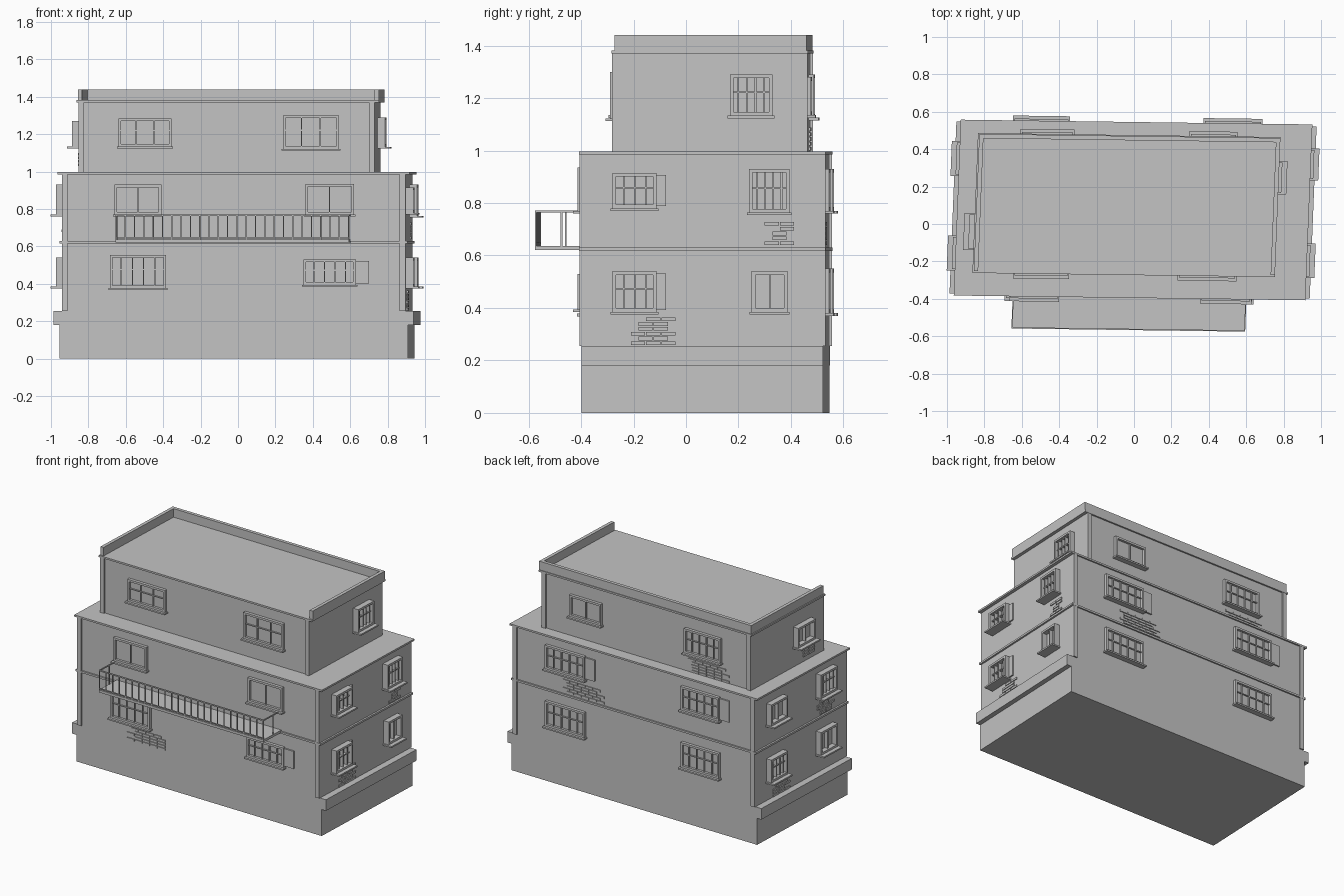
import bpy
import bmesh
import random

random.seed(4)
if "Cube" in bpy.data.objects:
    bpy.data.objects.remove(bpy.data.objects["Cube"])

grey = bpy.data.materials.new("plain_grey")
grey.use_nodes = True
grey.diffuse_color = (0.55, 0.55, 0.55, 1)
grey.node_tree.nodes["Principled BSDF"].inputs["Base Color"].default_value = grey.diffuse_color

# The plan is a slightly sheared rectangle
CX, CY, SHEAR_X, SHEAR_Y = -0.005, 0.075, 0.04, -0.0135


def plan(u, v, z):
    return (CX + u + SHEAR_X * v, CY + v + SHEAR_Y * u, z)


def block(bm, a, b, place=plan):
    """Box between two corners, moved into the model by a placing function."""
    cube = bmesh.ops.create_cube(bm, size=1)
    for vert in cube["verts"]:
        vert.co = place(*[(p + q) / 2 + c * (q - p) for p, q, c in zip(a, b, vert.co)])


def finish(bm, name):
    bmesh.ops.recalc_face_normals(bm, faces=bm.faces)
    mesh = bpy.data.meshes.new(name)
    bm.to_mesh(mesh)
    bm.free()
    mesh.materials.append(grey)
    obj = bpy.data.objects.new(name, mesh)
    bpy.context.collection.objects.link(obj)


def build(name, boxes, place=plan):
    bm = bmesh.new()
    for a, b in boxes:
        block(bm, a, b, place)
    finish(bm, name)


# Wall limits: u min, u max, v min, v max
LOWER = (-0.918, 0.918, -0.46, 0.46)
UPPER = (-0.835, 0.75, -0.338, 0.389)


def on_wall(side, limits):
    """Placing function: s along the wall, d outwards, z up."""
    def place(s, d, z):
        if side in ("front", "back"):
            v = limits[2] - d if side == "front" else limits[3] + d
            return plan(s - CX - SHEAR_X * v, v, z)
        u = limits[0] - d if side == "right" else limits[1] + d
        return plan(u, s - CY - SHEAR_Y * u, z)
    return place


def slab(name, limits, z0, z1, grow_u=0, grow_v=0):
    u0, u1, v0, v1 = limits
    build(name, [((u0 - grow_u, v0 - grow_v, z0), (u1 + grow_u, v1 + grow_v, z1))])


# Storeys, plinth and ledges
slab("plinth", LOWER, 0, 0.18, 0.013)
slab("plinth_cap", LOWER, 0.18, 0.255, 0.045)
slab("lower_walls", LOWER, 0.255, 0.985)
slab("string_course", LOWER, 0.617, 0.63, 0.012, 0.01)
slab("terrace_slab", LOWER, 0.985, 0.997, 0.022, 0.01)
slab("upper_walls", UPPER, 0.997, 1.37)
slab("upper_cornice", (-0.845, 0.772, -0.348, 0.4), 1.37, 1.382)

# Parapet on three sides, open at the front
L, R, F, B, T = -0.838, 0.772, -0.338, 0.395, 0.023
build("parapet", [((L, F, 1.382), (L + T, B, 1.44)),
                  ((R - T, F, 1.382), (R, B, 1.44)),
                  ((L + T, B - T, 1.382), (R - T, B, 1.44))])

# Corner strips on front and back
for label, lim, z0, z1 in (("lower", LOWER, 0.255, 0.617), ("middle", LOWER, 0.63, 0.985),
                           ("upper", UPPER, 0.997, 1.37)):
    strips = []
    for u0 in (lim[0], lim[1] - 0.03):
        for v0 in (lim[2] - 0.009, lim[3]):
            strips.append(((u0, v0, z0), (u0 + 0.03, v0 + 0.009, z1)))
    build(label + "_corner_strips", strips)


def window(name, side, limits, s0, s1, z0, z1, bars=1, shutter=0):
    """Framed window with bars, sill and an optional open shutter."""
    deep, sill = (0.02, 0.036) if side in ("front", "back") else (0.038, 0.065)
    w, t = 0.014, 0.003
    boxes = [((s0, 0, z0), (s0 + w, deep, z1)), ((s1 - w, 0, z0), (s1, deep, z1)),
             ((s0 + w, 0, z1 - w), (s1 - w, deep, z1)),
             ((s0 + w, 0, z0), (s1 - w, deep, z0 + w)),
             ((s0 + w, 0, z0 + w), (s1 - w, 0.004, z1 - w)),
             ((s0 - 0.008, 0, z0 - 0.01), (s1 + 0.008, sill, z0))]
    for i in range(bars):
        s = s0 + (s1 - s0) * (i + 1) / (bars + 1)
        boxes.append(((s - t, 0.002, z0 + w), (s + t, deep * 0.7, z1 - w)))
    if bars > 1:
        z = (z0 + z1) / 2 + 0.01
        boxes.append(((s0 + w, 0.002, z - t), (s1 - w, deep * 0.6, z + t)))
    if shutter:
        near, far = (s1, s1 + shutter) if shutter > 0 else (s0 + shutter, s0)
        boxes.append(((near, 0, z0 + 0.008), (far, 0.01, z1 - 0.008)))
    build(name, boxes, on_wall(side, limits))


def bricks(name, side, limits, s0, s1, z0, rows):
    """Patch of exposed bricks in staggered, ragged rows."""
    boxes, step = [], 0.058
    for r in range(rows):
        s = s0 + (r % 2) * step / 2 + random.choice((0, step / 2))
        z = z0 + r * 0.0185
        while s + step < s1 + 0.01:
            boxes.append(((s, 0, z), (s + step - 0.004, 0.006, z + 0.014)))
            s += step
    build(name, boxes, on_wall(side, limits))


WINDOWS = (
    # front
    ("front_upper_a", "front", UPPER, -0.64, -0.355, 1.135, 1.285, 2, 0),
    ("front_upper_b", "front", UPPER, 0.24, 0.54, 1.122, 1.3, 2, 0),
    ("front_middle_a", "front", LOWER, -0.66, -0.41, 0.77, 0.93, 1, 0),
    ("front_middle_b", "front", LOWER, 0.36, 0.62, 0.77, 0.935, 1, 0),
    ("front_lower_a", "front", LOWER, -0.685, -0.385, 0.378, 0.555, 4, 0),
    ("front_lower_b", "front", LOWER, 0.35, 0.63, 0.395, 0.53, 4, 0.07),
    # +x side
    ("left_upper", "left", UPPER, 0.167, 0.33, 1.133, 1.29, 4, 0),
    ("left_middle_a", "left", LOWER, -0.28, -0.112, 0.78, 0.915, 3, 0.036),
    ("left_middle_b", "left", LOWER, 0.24, 0.395, 0.764, 0.93, 4, 0),
    ("left_lower_a", "left", LOWER, -0.28, -0.112, 0.385, 0.54, 3, 0.036),
    ("left_lower_b", "left", LOWER, 0.25, 0.387, 0.385, 0.54, 1, 0),
    # -x side
    ("right_upper", "right", UPPER, -0.13, 0.05, 1.135, 1.27, 1, 0),
    ("right_middle_a", "right", LOWER, -0.24, -0.07, 0.77, 0.93, 4, 0),
    ("right_middle_b", "right", LOWER, 0.265, 0.435, 0.77, 0.915, 1, 0),
    ("right_lower_a", "right", LOWER, -0.24, -0.07, 0.385, 0.54, 1, 0),
    ("right_lower_b", "right", LOWER, 0.265, 0.435, 0.385, 0.54, 4, 0),
    # back
    ("back_upper_a", "back", UPPER, 0.305, 0.545, 1.135, 1.28, 1, 0),
    ("back_upper_b", "back", UPPER, -0.6, -0.325, 1.125, 1.29, 4, 0),
    ("back_middle_a", "back", LOWER, 0.38, 0.68, 0.77, 0.93, 4, -0.07),
    ("back_middle_b", "back", LOWER, -0.64, -0.35, 0.77, 0.93, 4, -0.07),
    ("back_lower_a", "back", LOWER, 0.38, 0.68, 0.38, 0.55, 4, 0),
    ("back_lower_b", "back", LOWER, -0.64, -0.35, 0.38, 0.55, 4, 0),
)
for label, *spec in WINDOWS:
    window(label + "_window", *spec)

BRICKS = (
    ("front", LOWER, -0.565, -0.277, 0.258, 5),
    ("left", LOWER, -0.21, -0.025, 0.258, 6),
    ("left", LOWER, 0.3, 0.43, 0.64, 5),
    ("right", LOWER, 0.2, 0.38, 0.258, 5),
    ("right", LOWER, -0.25, -0.08, 0.64, 5),
    ("right", UPPER, -0.19, -0.04, 1.03, 4),
    ("back", LOWER, 0.24, 0.57, 0.64, 5),
    ("back", UPPER, -0.66, -0.34, 1.0, 5),
)
for i, spec in enumerate(BRICKS):
    bricks(spec[0] + "_brick_patch_" + str(i + 1), *spec)

# Balcony floor and railing
U, FRONT, WALL, TOP, H = 0.625, -0.642, -0.46, 0.772, 0.003
build("balcony_floor", [((-U, FRONT, 0.62), (U, WALL, 0.637))])
rails = [((-U, FRONT, TOP - 0.008), (U, FRONT + 0.007, TOP)),
         ((-U, FRONT, 0.643), (U, FRONT + 0.006, 0.649))]
for i in range(26):
    u = -U + H + i * (2 * U - 2 * H) / 25
    rails.append(((u - H, FRONT, 0.637), (u + H, FRONT + 0.006, TOP - 0.008)))
for u in (-U, U - 2 * H):
    rails.append(((u, FRONT, TOP - 0.008), (u + 2 * H, WALL, TOP)))
    middle = (FRONT + WALL) / 2 + 0.01
    rails.append(((u, middle - H, 0.637), (u + 2 * H, middle + H, TOP - 0.008)))
build("balcony_railing", rails)
